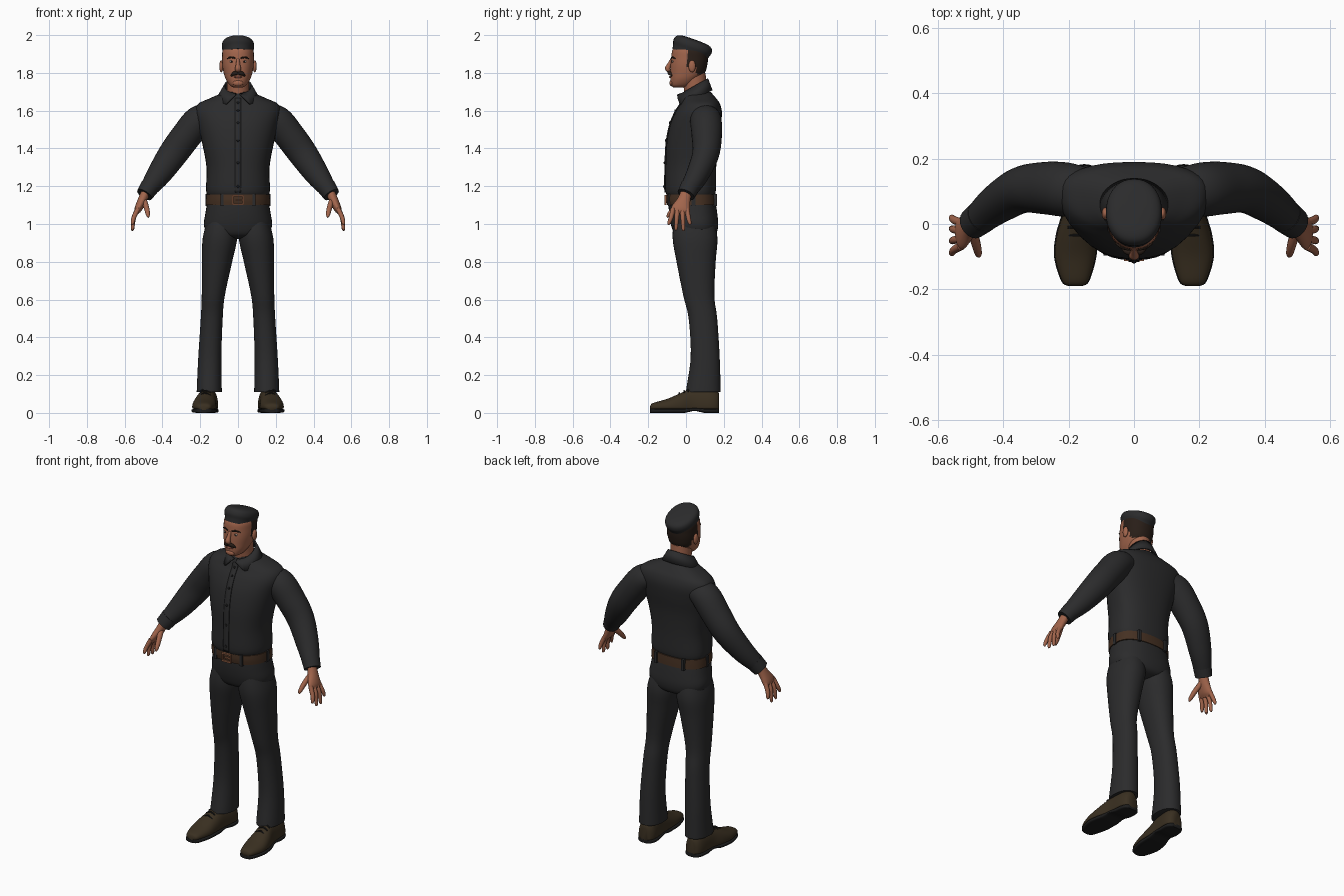
import bpy, bmesh, math
from mathutils import Vector

if "Cube" in bpy.data.objects:
    bpy.data.objects.remove(bpy.data.objects["Cube"])


def material(name, *rgb):
    m = bpy.data.materials.new(name)
    m.use_nodes = True
    m.diffuse_color = (*rgb, 1)
    m.node_tree.nodes["Principled BSDF"].inputs["Base Color"].default_value = (*rgb, 1)
    return m


cloth = material("charcoal cloth", .024, .024, .025)
skin = material("skin", .36, .13, .072)
hair = material("dark hair", .022, .013, .009)
leather = material("belt leather", .06, .03, .016)
shoe_brown = material("shoe leather", .042, .029, .015)
black = material("black rubber", .012, .012, .012)
copper = material("copper buckle", .3, .12, .06)
white = material("eye white", .4, .33, .28)
lip = material("lips", .25, .075, .05)
parts = []


def finish(name, bm, mat, mirror=False, thick=0):
    bmesh.ops.recalc_face_normals(bm, faces=bm.faces)
    mesh = bpy.data.meshes.new(name)
    bm.to_mesh(mesh)
    bm.free()
    mesh.materials.append(mat)
    ob = bpy.data.objects.new(name, mesh)
    bpy.context.collection.objects.link(ob)
    if thick:
        mod = ob.modifiers.new("thickness", 'SOLIDIFY')
        mod.thickness, mod.offset = thick, 0
    if mirror:
        ob.modifiers.new("mirror", 'MIRROR').use_clip = False
    parts.append(ob)
    return ob


def smooth(rows, n=5):
    """Catmull-Rom interpolation of section rows."""
    out = []
    for i in range(len(rows) - 1):
        p = [Vector(rows[max(0, min(len(rows) - 1, i + k))]) for k in (-1, 0, 1, 2)]
        for j in range(n):
            t = j / n
            out.append(p[1] + (p[2] - p[0]) * t / 2
                       + (p[0] * 2 - p[1] * 5 + p[2] * 4 - p[3]) * t * t / 2
                       + (p[1] * 3 - p[0] - p[2] * 3 + p[3]) * t ** 3 / 2)
    return out + [Vector(rows[-1])]


def ellipse(c, u, v_neg, v_pos, power=2, n=36):
    pts = []
    for i in range(n):
        a = math.tau * i / n
        co, si = math.cos(a), math.sin(a)
        v = v_pos if si > 0 else v_neg
        pts.append(c + u * math.copysign(abs(co) ** (2 / power), co)
                   + v * math.copysign(abs(si) ** (2 / power), si))
    return pts


def surface(name, rings, mat, closed=True, **kw):
    bm = bmesh.new()
    vs = [[bm.verts.new(p) for p in r] for r in rings]
    n = len(vs[0])
    for a, b in zip(vs, vs[1:]):
        for i in range(n if closed else n - 1):
            k = (i + 1) % n
            bm.faces.new((a[i], a[k], b[k], b[i]))
    if closed:
        bm.faces.new(vs[0])
        bm.faces.new(vs[-1])
    return finish(name, bm, mat, **kw)


def upright(name, rows, mat, skew=.5, power=2, **kw):
    """Horizontal sections: z, centre x, half width, front y, back y."""
    rings = []
    for z, x, w, f, b in smooth(rows):
        y = f + (b - f) * skew
        rings.append(ellipse(Vector((x, y, z)), Vector((w, 0, 0)),
                             Vector((0, y - f, 0)), Vector((0, b - y, 0)), power))
    return surface(name, rings, mat, **kw)


def tube(name, rows, mat, ref=(0, 1, 0), n=20, **kw):
    """Sections along a path: x, y, z, radius across ref, radius along ref."""
    s = smooth(rows)
    rings = []
    for i, r in enumerate(s):
        t = Vector(s[min(i + 1, len(s) - 1)][:3]) - Vector(s[max(i - 1, 0)][:3])
        u = t.cross(Vector(ref)).normalized()
        v = u.cross(t).normalized() * r[4]
        rings.append(ellipse(Vector(r[:3]), u * r[3], v, v, 2, n))
    return surface(name, rings, mat, **kw)


def blob(name, loc, size, mat, **kw):
    bm = bmesh.new()
    bmesh.ops.create_uvsphere(bm, u_segments=16, v_segments=10, radius=1)
    for v in bm.verts:
        v.co = Vector(loc) + v.co * Vector(size)
    return finish(name, bm, mat, **kw)


def box(name, loc, size, mat, **kw):
    bm = bmesh.new()
    bmesh.ops.create_cube(bm, size=1)
    for v in bm.verts:
        v.co = Vector(loc) + v.co * Vector(size)
    return finish(name, bm, mat, **kw)


# Shirt body with placket and buttons
torso = [(1.145, 0, .158, -.095, .15), (1.18, 0, .169, -.11, .158), (1.3, 0, .167, -.109, .16),
         (1.42, 0, .188, -.104, .168), (1.52, 0, .212, -.086, .184), (1.59, 0, .228, -.058, .19),
         (1.635, 0, .212, -.03, .18), (1.665, 0, .15, -.018, .16), (1.7, 0, .07, -.005, .13)]
upright("shirt_body", torso, cloth, .62, 2.35)
front = [r for r in smooth(torso) if 1.16 < r[0] < 1.67]
surface("shirt_placket", [[Vector((x, r[3] - .002, r[0])) for x in (-.017, 0, .017)] for r in front],
        cloth, closed=False, thick=.006)
for r in front[2::5]:
    blob("shirt_button", (0, r[3] - .006, r[0]), (.007, .004, .007), black)

# Collar with pointed front flaps
top, low = [], []
for deg in range(8, 353, 4):
    a = math.radians(deg)
    s, c = math.sin(a), math.cos(a)
    z = 1.73 - .04 * c
    drop = .064 * min(1, (min(deg, 360 - deg) - 4) / 32)
    top.append(Vector((.07 * s, .045 - .068 * c, z)))
    low.append(Vector((.108 * s, .045 - .092 * c, z - drop)))
surface("shirt_collar", [top, low], cloth, closed=False, thick=.008)

# Sleeves and cuffs
tube("sleeves", [(.14, .1, 1.57, .06, .07), (.205, .105, 1.548, .08, .083), (.275, .11, 1.465, .08, .08),
                 (.345, .104, 1.37, .077, .071), (.42, .06, 1.26, .064, .06),
                 (.475, .015, 1.185, .047, .049)], cloth, mirror=True, n=28)
tube("cuffs", [(.465, .023, 1.2, .051, .052), (.495, 0, 1.155, .045, .048)], cloth, mirror=True)

# Hands
tube("palms", [(.482, .006, 1.185, .023, .028), (.505, -.01, 1.13, .024, .034),
               (.528, -.028, 1.08, .02, .05), (.538, -.033, 1.055, .009, .045)], skin, mirror=True)
for finger, base, tip, end in (("index", -.068, -.09, .995), ("middle", -.045, -.053, .968),
                               ("ring", -.02, -.014, .965), ("little", .005, .02, .995)):
    tube(finger + "_fingers", [(.53, base, 1.08, .013, .013), (.551, (base + tip) / 2, 1.035, .012, .012),
                               (.558, tip, end + .01, .009, .009), (.556, tip, end, .003, .003)],
         skin, mirror=True, n=12)
tube("thumbs", [(.5, -.01, 1.135, .015, .018), (.484, -.06, 1.085, .014, .015),
                (.477, -.09, 1.05, .011, .011), (.475, -.1, 1.035, .004, .004)], skin, mirror=True, n=12)

# Trousers
upright("trouser_hips", [(1.14, 0, .158, -.093, .152), (1.06, 0, .172, -.09, .165),
                         (.99, 0, .18, -.078, .17), (.94, 0, .15, -.055, .155), (.92, 0, .07, 0, .11)],
        cloth, .55, 2.35)
upright("trouser_legs", [(1.04, .085, .07, -.06, .14), (.93, .095, .091, -.071, .166),
                         (.8, .111, .08, -.05, .157), (.62, .131, .061, -.014, .15),
                         (.5, .139, .058, .014, .165), (.3, .149, .061, .025, .178),
                         (.13, .152, .066, .002, .183), (.112, .152, .066, 0, .183)],
        cloth, power=2.2, mirror=True)

# Belt, loops and buckle
upright("belt", [(1.1, 0, .171, -.1, .163), (1.127, 0, .17, -.104, .162), (1.155, 0, .168, -.103, .16)],
        leather, .58, 2.35)
for x, y in ((.085, -.086), (.165, .04), (.09, .153)):
    box("belt_loops", (x, y, 1.127), (.016, .02, .066), cloth, mirror=True)
for z in (1.105, 1.15):
    box("buckle_bar", (0, -.109, z), (.06, .01, .009), copper)
box("buckle_sides", (.027, -.109, 1.127), (.008, .01, .05), copper, mirror=True)
box("buckle_pin", (.005, -.109, 1.127), (.036, .008, .007), copper)

# Shoes: sections run from toe to heel as y, centre x, half width, top z
shoe = [(-.19, .18, .018, .035), (-.175, .18, .04, .052), (-.1, .18, .062, .074), (-.03, .175, .061, .104),
        (.04, .165, .052, .132), (.13, .158, .053, .132), (.165, .157, .042, .115), (.176, .157, .025, .1)]
uppers, soles = [], []
for y, x, w, h in smooth(shoe):
    arch = .012 * max(0, 1 - abs(y - .045) / .05)
    up, side = Vector((0, 0, 1)), Vector((1, 0, 0))
    uppers.append(ellipse(Vector((x, y, .03)), side * w, up * .016, up * (h - .03), 2.3))
    soles.append(ellipse(Vector((x, y, .012 + arch / 2)), side * (w + .003), up * (.012 - arch / 2), up * .011, 4))
surface("shoe_uppers", uppers, shoe_brown, mirror=True)
surface("shoe_soles", soles, black, mirror=True)
for y, z in ((-.035, .106), (-.01, .118), (.012, .126)):
    tube("shoe_laces", [(.145, y, z - .014, .004, .004), (.175, y, z, .004, .004),
                        (.202, y, z - .014, .004, .004)], black, n=8, mirror=True)

# Neck and head, with hair chosen by position
upright("neck", [(1.65, 0, .06, -.005, .115), (1.72, 0, .058, -.012, .108), (1.8, 0, .06, -.03, .104)], skin)
head = upright("head", [(1.722, 0, .022, -.066, -.01), (1.735, 0, .044, -.08, .03), (1.765, 0, .064, -.083, .065),
                        (1.8, 0, .076, -.083, .1), (1.84, 0, .083, -.082, .112), (1.88, 0, .084, -.078, .117),
                        (1.92, 0, .081, -.072, .115), (1.955, 0, .06, -.05, .08)], skin, .55, 2.2)
head.data.materials.append(hair)
for f in head.data.polygons:
    c = f.center
    if c.z > 1.795 and c.y > .055 or c.z > 1.835 and c.y > .008:
        f.material_index = 1
blob("ears", (.088, .032, 1.835), (.011, .019, .032), skin, mirror=True)

# Face
tube("nose", [(0, -.074, 1.872, .008, .008), (0, -.088, 1.845, .011, .011),
              (0, -.097, 1.822, .016, .014), (0, -.086, 1.808, .012, .008)], skin, n=16)
tube("moustache", [(0, -.09, 1.803, .011, .009), (.02, -.085, 1.797, .011, .009),
                   (.036, -.074, 1.784, .004, .004)], hair, n=12, mirror=True)
blob("lips", (0, -.083, 1.778), (.021, .006, .006), lip)
blob("chin", (0, -.076, 1.746), (.028, .012, .016), skin)
blob("eyes", (.033, -.07, 1.86), (.013, .006, .006), white, mirror=True)
blob("pupils", (.033, -.074, 1.86), (.005, .004, .005), black, mirror=True)
tube("eyebrows", [(.013, -.077, 1.877, .004, .005), (.035, -.072, 1.883, .005, .005),
                  (.057, -.058, 1.876, .002, .003)], hair, n=8, mirror=True)

# Tilted flat cap
axis, back = Vector((0, .34, .94)), Vector((0, .94, -.34))
rings = []
for h, w, d in smooth([(-.022, .076, .096), (0, .08, .1), (.025, .086, .107), (.048, .08, .1),
                       (.06, .06, .076), (.064, .025, .03)]):
    v = back * d
    rings.append(ellipse(Vector((0, .026, 1.916)) + axis * h, Vector((w, 0, 0)), v, v, 2.15))
surface("cap", rings, cloth)

# Smooth shading with sharp edges kept
bpy.ops.object.select_all(action='DESELECT')
for ob in parts:
    ob.select_set(True)
bpy.context.view_layer.objects.active = parts[0]
bpy.ops.object.shade_smooth_by_angle(angle=math.radians(42))
